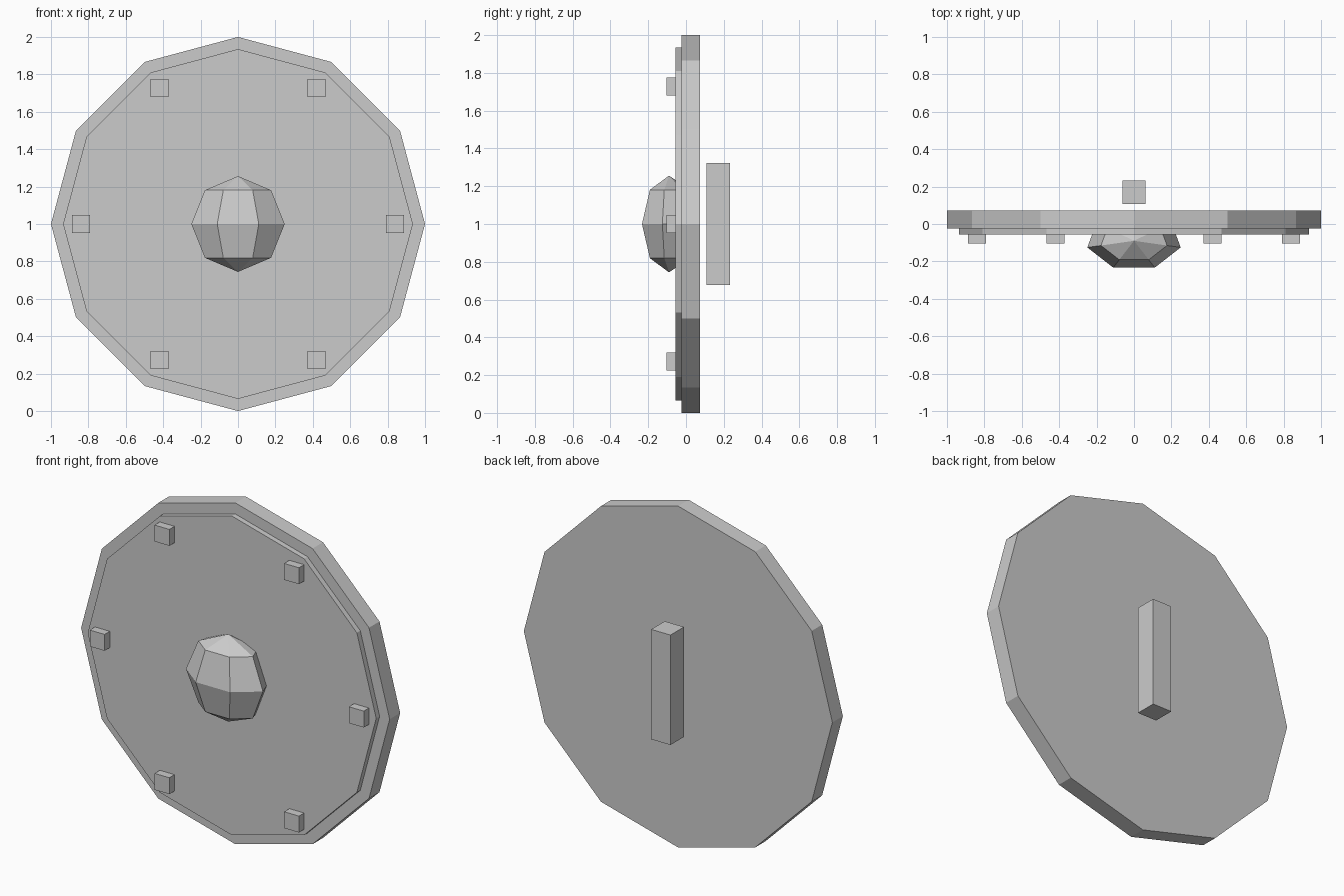
import bpy, bmesh, math
from mathutils import Matrix, Vector

if "Cube" in bpy.data.objects:
    bpy.data.objects.remove(bpy.data.objects["Cube"])

CZ = 1.0  # height of the shield centre


def finish(name, bm):
    bmesh.ops.recalc_face_normals(bm, faces=bm.faces)
    me = bpy.data.meshes.new(name)
    bm.to_mesh(me)
    bm.free()
    ob = bpy.data.objects.new(name, me)
    bpy.context.collection.objects.link(ob)
    return ob


def disc(name, radius, y0, y1):
    bm = bmesh.new()
    m = Matrix.Translation((0, (y0 + y1) / 2, CZ)) @ Matrix.Rotation(math.pi / 2, 4, 'X')
    bmesh.ops.create_cone(bm, cap_ends=True, segments=12, radius1=radius,
                          radius2=radius, depth=y1 - y0, matrix=m)
    return finish(name, bm)


def box(name, x, z, y0, y1, sx, sz):
    bm = bmesh.new()
    m = Matrix.Translation((x, (y0 + y1) / 2, z)) @ Matrix.Diagonal((sx, y1 - y0, sz, 1))
    bmesh.ops.create_cube(bm, size=1, matrix=m)
    return finish(name, bm)


# Shield body and raised front plate
disc("shield_body", 1.0, -0.024, 0.073)
disc("front_plate", 0.935, -0.056, -0.02)

# Central boss: seven-sided, four-ring sphere flattened front to back
bm = bmesh.new()
R = 0.256
pts = [bm.verts.new((0, R * math.sin(i * math.pi / 4), R * math.cos(i * math.pi / 4)))
       for i in range(5)]
edges = [bm.edges.new(p) for p in zip(pts, pts[1:])]
bmesh.ops.spin(bm, geom=pts + edges, cent=(0, 0, 0), axis=(0, 0, 1),
               angle=math.tau, steps=7)
bmesh.ops.remove_doubles(bm, verts=bm.verts, dist=0.001)
bmesh.ops.scale(bm, vec=(1, 0.62, 1), verts=bm.verts)
bmesh.ops.translate(bm, vec=Vector((0, -0.09, CZ)), verts=bm.verts)
finish("center_boss", bm)

# Six square studs around the rim
for i in range(6):
    a = i * math.pi / 3
    box(f"stud_{i + 1}", 0.84 * math.cos(a), CZ + 0.84 * math.sin(a),
        -0.104, -0.045, 0.096, 0.096)

# Grip on the back
box("grip", 0, CZ, 0.108, 0.233, 0.125, 0.644)
